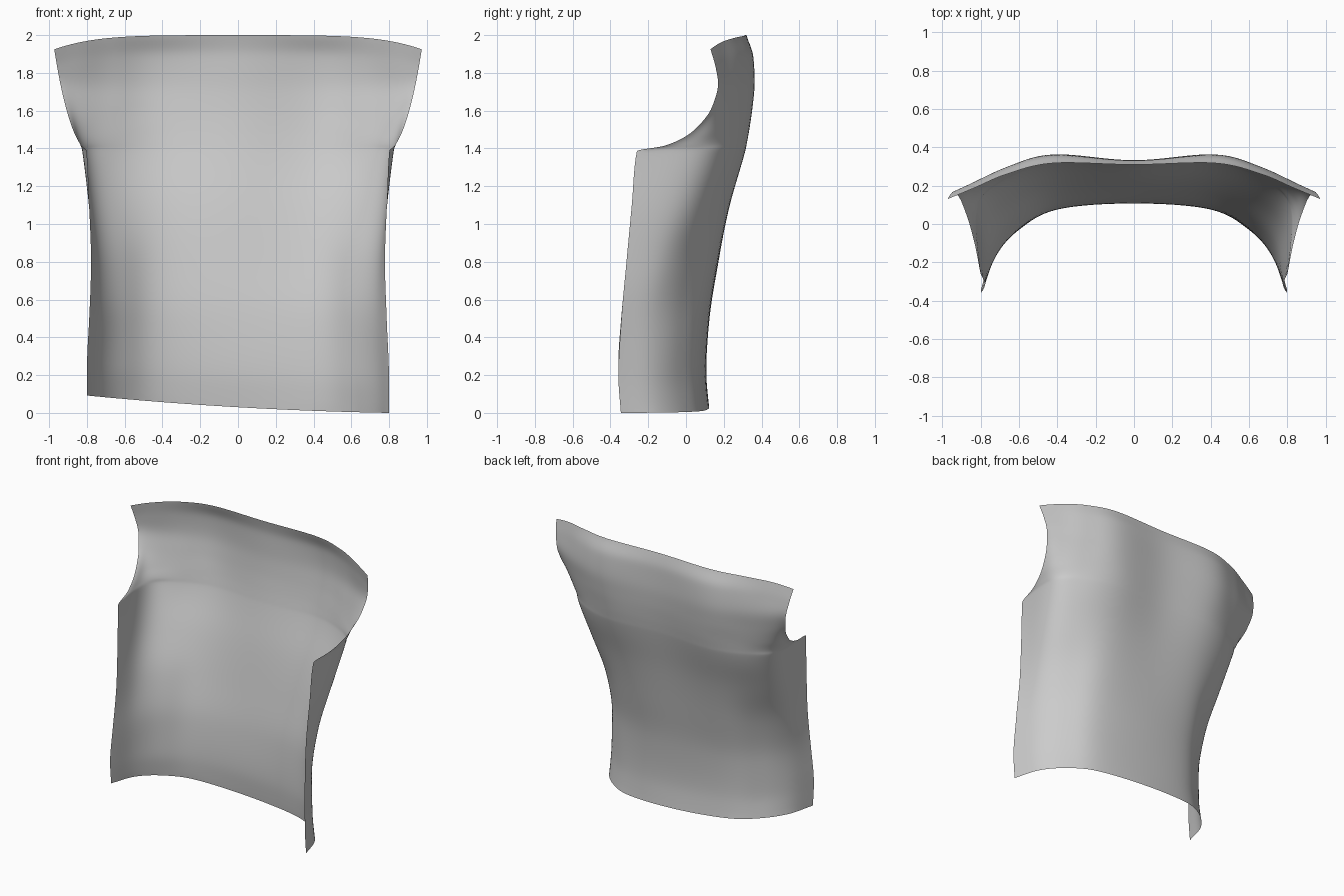
import bpy, bmesh

if "Cube" in bpy.data.objects:
    bpy.data.objects.remove(bpy.data.objects["Cube"])

# Half cross-sections, bottom to top:
# centre z, edge z, centre y, then (x, y) at shoulder blade, flank, side, open edge
SECTIONS = [
    (0.00, 0.00, .123, .40, .090, .60, -.005, .735, -.15, .800, -.345),
    (0.20, 0.20, .107, .40, .077, .60, -.030, .730, -.17, .799, -.358),
    (0.50, 0.50, .125, .40, .092, .60, -.025, .720, -.165, .787, -.342),
    (0.80, 0.80, .172, .40, .150, .61, .030, .735, -.115, .778, -.315),
    (1.10, 1.10, .226, .40, .225, .65, .128, .778, -.02, .788, -.287),
    (1.39, 1.385, .290, .41, .315, .68, .228, .820, .08, .801, -.260),
    (1.43, 1.415, .297, .41, .323, .68, .235, .824, .10, .830, -.110),
    (1.50, 1.49, .308, .41, .336, .68, .250, .832, .145, .870, .035),
    (1.62, 1.62, .323, .42, .354, .67, .278, .838, .193, .912, .138),
    (1.75, 1.74, .331, .42, .366, .66, .300, .835, .22, .940, .170),
    (1.89, 1.83, .330, .42, .358, .66, .290, .830, .210, .957, .157),
    (2.00, 1.925, .310, .42, .318, .66, .262, .830, .190, .973, .130),
]
ROW_STEPS, COL_STEPS = 7, 8


def hermite(a, b, ma, mb, t):
    return (a * (2*t**3 - 3*t**2 + 1) + b * (3*t**2 - 2*t**3)
            + ma * (t**3 - 2*t**2 + t) + mb * (t**3 - t**2))


def slope(keys, i, c):
    # Limited slope, so the curve never overshoots its keys
    def d(k):
        return (keys[k+1][c] - keys[k][c]) / (keys[k+1][0] - keys[k][0])
    if i == 0:
        return d(0)
    if i == len(keys) - 1:
        return d(i - 1)
    a, b = d(i - 1), d(i)
    return 2 * a * b / (a + b) if a * b > 0 else 0.0


def blend_sections(i, t):
    a, b = SECTIONS[i], SECTIONS[i + 1]
    h = b[0] - a[0]
    return [hermite(a[c], b[c], slope(SECTIONS, i, c) * h,
                    slope(SECTIONS, i + 1, c) * h, t) for c in range(len(a))]


def row_points(s):
    # Mirror the half section and pass a smooth curve through it
    half = [(s[k], s[k + 1]) for k in range(3, 11, 2)]
    pts = [(-x, y) for x, y in reversed(half)] + [(0, s[2])] + half
    n = len(pts)
    ext = [tuple(2*pts[0][k] - pts[1][k] for k in (0, 1))] + pts + \
          [tuple(2*pts[-1][k] - pts[-2][k] for k in (0, 1))]
    out = []
    for j in range((n - 1) * COL_STEPS + 1):
        i = min(j // COL_STEPS, n - 2)
        t = j / COL_STEPS - i
        p0, p1, p2, p3 = ext[i:i + 4]
        x, y = (hermite(p1[k], p2[k], (p2[k]-p0[k])/2, (p3[k]-p1[k])/2, t)
                for k in (0, 1))
        u = abs(2 * j / ((n - 1) * COL_STEPS) - 1)
        z = s[0] + (s[1] - s[0]) * u**2.5
        # Slanted hem, higher on the left
        z += (.03 - .0575*x + .025*x*x) * max(0, 1 - z / .6)
        out.append((x, y, z))
    return out


# Curved back panel with armhole cut-outs
bm = bmesh.new()
rows = []
for i in range(len(SECTIONS) - 1):
    last = i == len(SECTIONS) - 2
    for k in range(ROW_STEPS + last):
        s = blend_sections(i, k / ROW_STEPS)
        rows.append([bm.verts.new(p) for p in row_points(s)])
for lo, hi in zip(rows, rows[1:]):
    for j in range(len(lo) - 1):
        bm.faces.new((lo[j + 1], lo[j], hi[j], hi[j + 1])).smooth = True

# Relax the inside of the cloth, keeping the cut edges fixed
inner = [v for v in bm.verts if not v.is_boundary]
for _ in range(6):
    bmesh.ops.smooth_vert(bm, verts=inner, factor=0.5, use_axis_x=True,
                          use_axis_y=True, use_axis_z=True)

mesh = bpy.data.meshes.new("back_panel")
bm.to_mesh(mesh)
bm.free()
panel = bpy.data.objects.new("back_panel", mesh)
bpy.context.collection.objects.link(panel)
